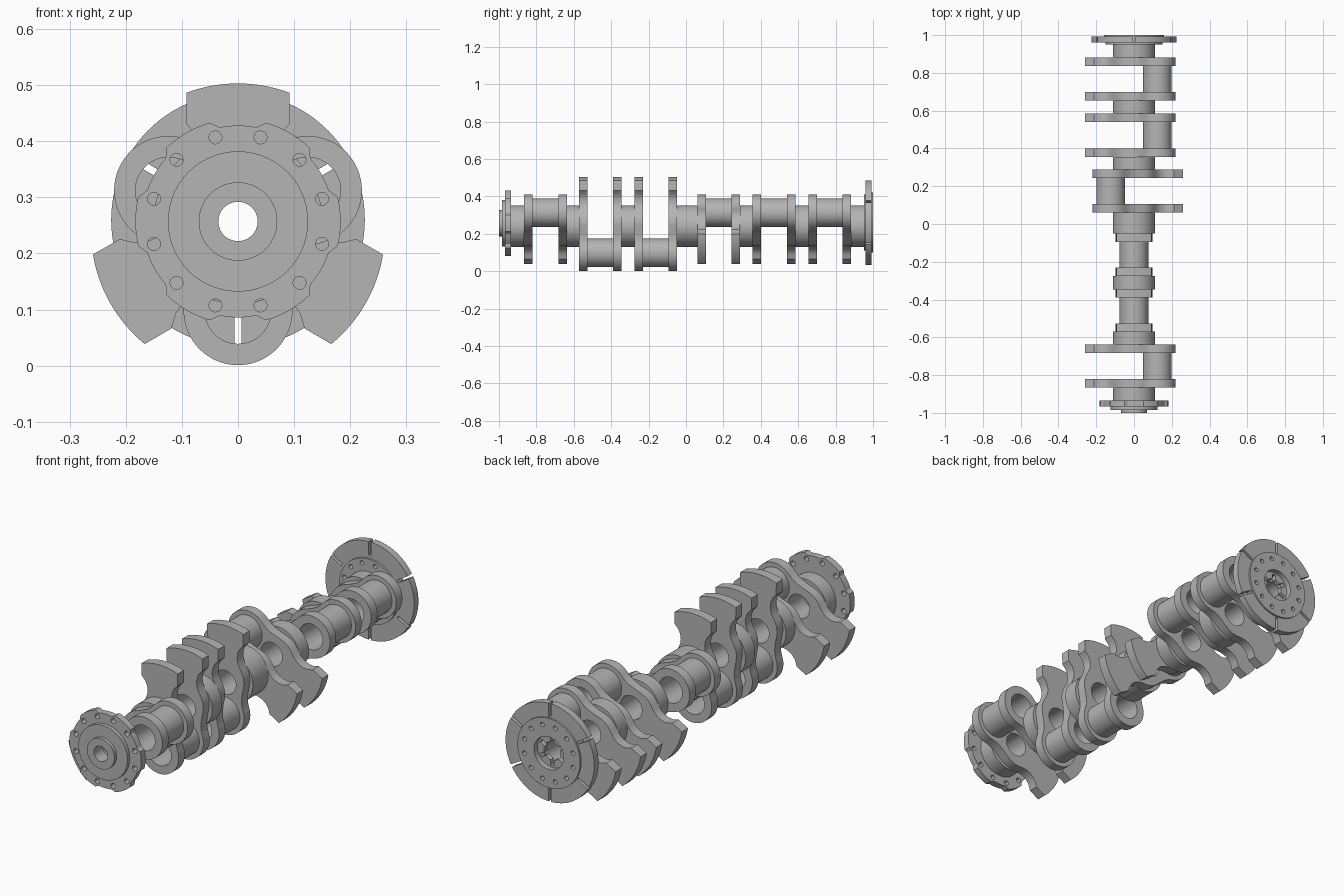
import bpy, bmesh
from math import sin, cos, pi, radians
from mathutils import Matrix

if "Cube" in bpy.data.objects:
    bpy.data.objects.remove(bpy.data.objects["Cube"])

AXIS = 0.241      # height of the shaft axis
HUB = 0.257       # height of the front flange centre
REAR = 0.260      # height of the rear flange centre
THROW = 0.143
RIGHT, LEFT, DOWN = 30, 150, 270

# Dark steel for every part
steel = bpy.data.materials.new("dark_steel")
steel.diffuse_color = (0.46, 0.46, 0.46, 1)
steel.use_nodes = True
steel.node_tree.nodes["Principled BSDF"].inputs["Base Color"].default_value = steel.diffuse_color


def arc(cx, cz, r, a0, a1, n):
    return [(cx + r * cos(radians(a0 + (a1 - a0) * i / n)),
             cz + r * sin(radians(a0 + (a1 - a0) * i / n))) for i in range(n + 1)]


def circle(cx, cz, r, n=56):
    return arc(cx, cz, r, 0, 360, n)[:-1]


def bolt_ring(cz, r, hole):
    return [circle(r * cos(radians(15 + 30 * k)), cz + r * sin(radians(15 + 30 * k)), hole, 20)
            for k in range(12)]


def plate(name, loops, y0, y1):
    """Extrude flat loops (inner loops become holes) from y0 to y1."""
    cu = bpy.data.curves.new(name, 'CURVE')
    cu.dimensions = '2D'
    cu.fill_mode = 'BOTH'
    cu.extrude = (y1 - y0) / 2
    for pts in loops:
        sp = cu.splines.new('POLY')
        sp.points.add(len(pts) - 1)
        for p, (x, z) in zip(sp.points, pts):
            p.co = (x, z, 0, 1)
        sp.use_cyclic_u = True
    tmp = bpy.data.objects.new(name + "_curve", cu)
    bpy.context.collection.objects.link(tmp)
    dg = bpy.context.evaluated_depsgraph_get()
    me = bpy.data.meshes.new_from_object(tmp.evaluated_get(dg))
    bpy.data.objects.remove(tmp)
    me.transform(Matrix.Translation((0, (y0 + y1) / 2, 0)) @ Matrix.Rotation(pi / 2, 4, 'X'))
    bm = bmesh.new()
    bm.from_mesh(me)
    bmesh.ops.remove_doubles(bm, verts=bm.verts, dist=1e-5)
    bmesh.ops.recalc_face_normals(bm, faces=bm.faces)
    bm.to_mesh(me)
    bm.free()
    me.materials.clear()
    me.materials.append(steel)
    ob = bpy.data.objects.new(name, me)
    bpy.context.collection.objects.link(ob)
    bpy.ops.object.select_all(action='DESELECT')
    ob.select_set(True)
    bpy.context.view_layer.objects.active = ob
    bpy.ops.object.shade_smooth_by_angle(angle=radians(32))
    return ob


def pin_centre(ang):
    return THROW * cos(radians(ang)), AXIS + THROW * sin(radians(ang))


# Web outline, pin eye pointing down and counterweight up
half = arc(0, -THROW, 0.097, -90, 20, 18) + [
    (.085, -.085), (.084, -.06), (.088, -.03), (.094, 0), (.096, .02), (.093, .045),
    (.084, .068), (.072, .088), (.064, .108), (.061, .128), (.064, .15), (.073, .17),
    (.092, .19)] + arc(0, 0, .262, 69.4, 90, 8)
WEB = half + [(-x, z) for x, z in half[-2:0:-1]]


def web(name, ang, y0, y1):
    t = radians(ang + 90)
    outline = [(x * cos(t) - z * sin(t), AXIS + x * sin(t) + z * cos(t)) for x, z in WEB]
    px, pz = pin_centre(ang)
    plate(name, [outline, circle(px, pz, .059), circle(0, AXIS, .055)], y0, y1)


# Six throws: pin direction and the y range across both webs
throws = [(RIGHT, -.866, -.637), (DOWN, -.571, -.345), (DOWN, -.276, -.049),
          (LEFT, .061, .289), (RIGHT, .355, .586), (RIGHT, .655, .882)]
T = 0.045
for i, (ang, y0, y1) in enumerate(throws, 1):
    px, pz = pin_centre(ang)
    web(f"web_{i}_front", ang, y0, y0 + T)
    web(f"web_{i}_back", ang, y1 - T, y1)
    plate(f"crank_pin_{i}", [circle(px, pz, .076), circle(px, pz, .059)],
          y0 + T - .001, y1 - T + .001)

# Main journals fill the gaps between throws and reach the end flanges
edges = [-.937] + [y for t in throws for y in t[1:]] + [.953]
for i in range(0, len(edges), 2):
    plate(f"main_journal_{i // 2 + 1}", [circle(0, AXIS, .111), circle(0, AXIS, .055)],
          edges[i] - .001, edges[i + 1] + .001)

# Front flange with shallow scallops, bolt holes and stepped boss
rim = []
for k in range(6):
    a = 30 + 60 * k
    rim += arc(0, HUB, .171, a - 11, a + 11, 6) + arc(0, HUB, .183, a + 16, a + 44, 8)
plate("front_flange", [rim, circle(0, HUB, .035)] + bolt_ring(HUB, .155, .0115), -.967, -.935)
plate("front_step", [circle(0, HUB, .125), circle(0, HUB, .035)], -.984, -.966)
plate("front_boss", [circle(0, HUB, .07), circle(0, HUB, .035)], -1.0, -.983)

# Rear flywheel ring, split by six radial slots
ring = []
for k in range(6):
    a = 30 + 60 * k
    ring += arc(0, REAR, .226, a + 1.6, a + 58.4, 18)
    ring += arc(0, REAR, .165, a + 57.8, a + 62.2, 1)
holes = bolt_ring(REAR, .128, .01)
bore = circle(0, REAR, .075)
plate("rear_ring", [ring, bore] + holes, .96, .992)
plate("rear_face", [circle(0, REAR, .16), bore] + holes, .991, 1.0)
plate("rear_backing", [circle(0, REAR, .15), bore] + holes, .951, .961)

# Notched insert inside the rear opening
star = []
for k in range(6):
    a = 60 * k
    star += arc(0, REAR, .042, a - 18, a + 18, 5) + arc(0, REAR, .066, a + 22, a + 38, 3)
plate("rear_insert", [circle(0, REAR, .0755), star], .953, .975)
